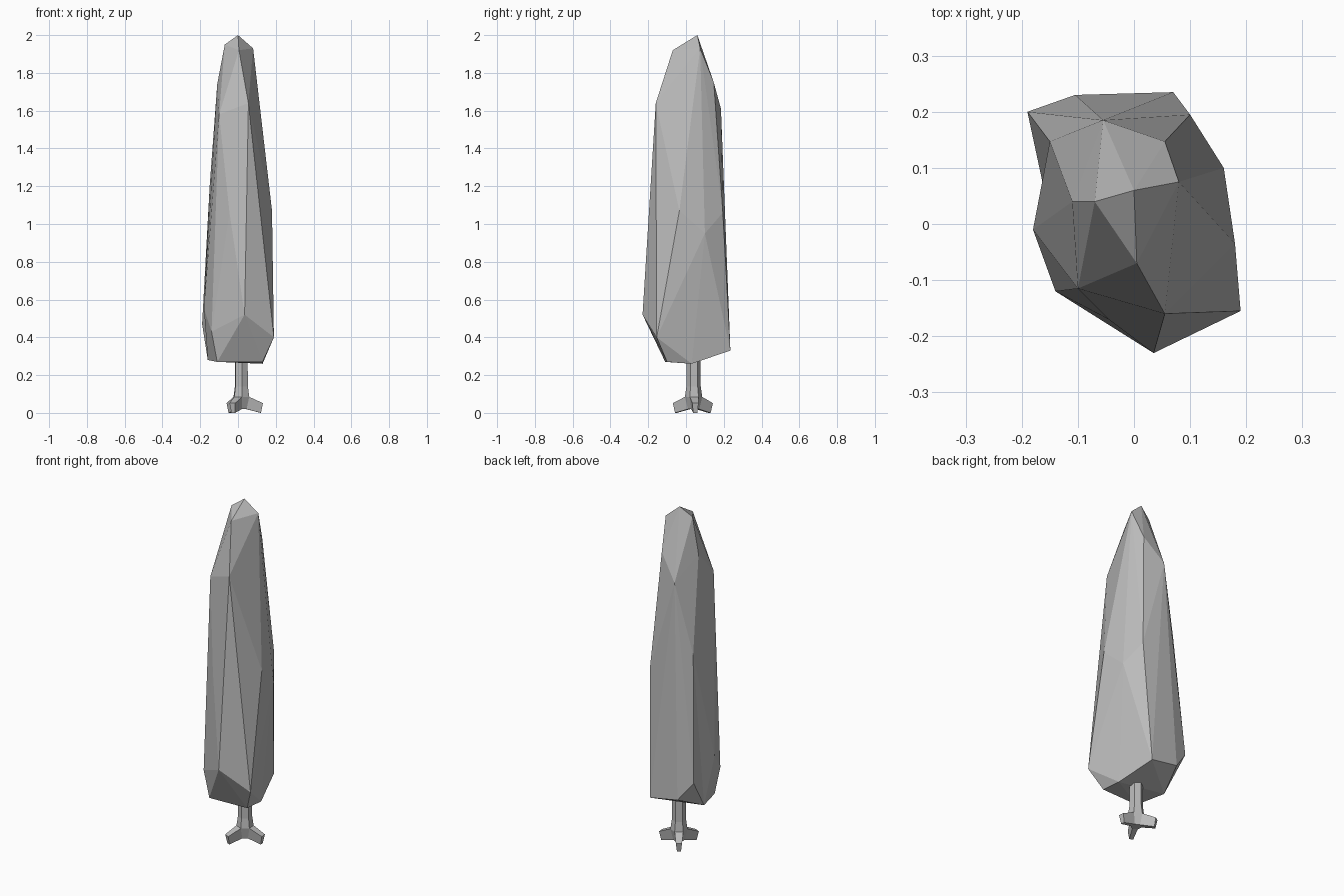
import bpy, bmesh
from math import sin, cos, radians
from mathutils import Vector

cube = bpy.data.objects.get("Cube")
if cube:
    bpy.data.objects.remove(cube, do_unlink=True)

GREY = (0.5, 0.5, 0.5, 1)
grey = bpy.data.materials.new("plain grey")
grey.use_nodes = True
grey.diffuse_color = GREY
grey.node_tree.nodes["Principled BSDF"].inputs["Base Color"].default_value = GREY


def finish(bm, name):
    bmesh.ops.recalc_face_normals(bm, faces=bm.faces)
    mesh = bpy.data.meshes.new(name)
    bm.to_mesh(mesh)
    bm.free()
    mesh.materials.append(grey)
    obj = bpy.data.objects.new(name, mesh)
    bpy.context.collection.objects.link(obj)
    return obj


# Foliage: faceted shell wrapped around a few corner points
crown = [(0, .06, 2), (-.07, .04, 1.95), (.08, .075, 1.93), (.005, -.07, 1.92),
         (.055, .147, 1.75), (-.11, .04, 1.74)]
shoulder = [(.055, -.16, 1.64), (-.055, .185, 1.61), (-.1, -.115, 1.58)]
waist = [(-.15, .147, 1.2), (.18, -.035, 1.07), (-.045, -.17, 1.06),
         (.1, .195, 1.06), (.16, .1, .95)]
hem = [(-.18, -.01, .55), (.035, -.23, .52), (-.19, .2, .47), (-.14, -.12, .43),
       (.19, -.155, .4), (-.105, .23, .36), (.07, .235, .33)]
base = [(-.16, .06, .28), (-.11, -.11, .27), (.13, -.1, .27), (.13, .03, .26)]

bm = bmesh.new()
for p in crown + shoulder + waist + hem + base:
    bm.verts.new(p)
hull = bmesh.ops.convex_hull(bm, input=bm.verts)
loose = [v for v in bm.verts if not v.link_faces]
bmesh.ops.delete(bm, geom=loose, context='VERTS')


# Turn one edge inward for the shallow hollow on the side
def nearest(p):
    return min(bm.verts, key=lambda v: (v.co - Vector(p)).length)


edge = bm.edges.get((nearest(hem[0]), nearest(hem[2])))
if edge:
    ends = {v for f in edge.link_faces for v in f.verts} - set(edge.verts)
    if ends == {nearest(waist[0]), nearest(base[0])}:
        bmesh.utils.edge_rotate(edge, True)
finish(bm, "foliage")

# Trunk: six-sided post that flares at the foot
CENTRE = Vector((.018, .04, 0))
bm = bmesh.new()
rings = []
for z, r in [(.02, .03), (.085, .046), (.14, .038), (.32, .036)]:
    ring = []
    for k in range(6):
        a = radians(35 + 60 * k)
        ring.append(bm.verts.new(CENTRE + Vector((r * cos(a), r * sin(a), z))))
    rings.append(ring)
foot = []
for i in range(3):
    for k in range(6):
        n = (k + 1) % 6
        f = bm.faces.new((rings[i][k], rings[i][n], rings[i + 1][n], rings[i + 1][k]))
        if i == 0 and k % 2:
            foot.append(f)
bm.faces.new(rings[0][::-1])
bm.faces.new(rings[-1])

# Roots: every other foot face pulled outward and down
for f in bmesh.ops.extrude_discrete_faces(bm, faces=foot)["faces"]:
    mid = f.calc_center_median()
    out = (mid - CENTRE)
    out.z = 0
    out.normalize()
    target = CENTRE + out * .108 + Vector((0, 0, .028))
    for v in f.verts:
        v.co = target + (v.co - mid) * .72
    low = sorted(f.verts, key=lambda v: v.co.z)[:2]
    for v in low:
        v.co.z = 0
finish(bm, "trunk")
